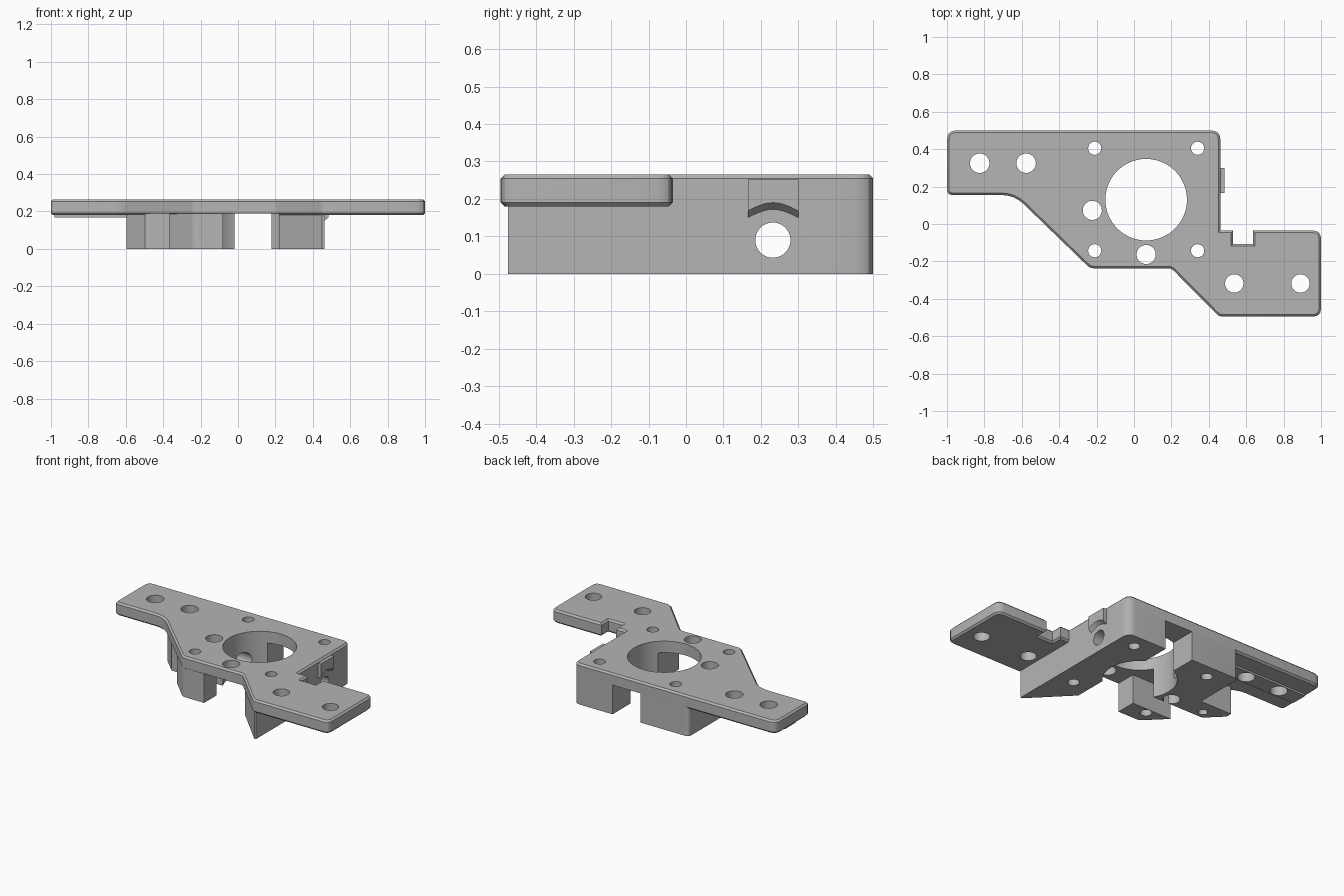
import bpy, bmesh, math
from mathutils import Vector

if "Cube" in bpy.data.objects:
    bpy.data.objects.remove(bpy.data.objects["Cube"])

grey = bpy.data.materials.new("light_grey")
grey.diffuse_color = (0.46, 0.46, 0.46, 1)
grey.use_nodes = True
grey.node_tree.nodes["Principled BSDF"].inputs["Base Color"].default_value = grey.diffuse_color


def make_object(name, bm):
    bmesh.ops.recalc_face_normals(bm, faces=bm.faces)
    mesh = bpy.data.meshes.new(name)
    bm.to_mesh(mesh)
    bm.free()
    mesh.materials.append(grey)
    ob = bpy.data.objects.new(name, mesh)
    bpy.context.collection.objects.link(ob)
    return ob


def outline(points, steps=4):
    """Round each (x, y, radius) corner with a quadratic arc."""
    out = []
    for i, (x, y, r) in enumerate(points):
        p = Vector((x, y))
        if r == 0:
            out.append(p)
            continue
        a = p + (Vector(points[i - 1][:2]) - p).normalized() * r
        b = p + (Vector(points[(i + 1) % len(points)][:2]) - p).normalized() * r
        for k in range(steps + 1):
            t = k / steps
            out.append(a * (1 - t) ** 2 + p * 2 * t * (1 - t) + b * t * t)
    return out


def prism(name, points, z0, z1, chamfer=0):
    bm = bmesh.new()
    base = bm.faces.new([bm.verts.new((p[0], p[1], z0)) for p in points])
    ext = bmesh.ops.extrude_face_region(bm, geom=[base])
    bmesh.ops.translate(bm, vec=(0, 0, z1 - z0),
                        verts=[v for v in ext["geom"] if isinstance(v, bmesh.types.BMVert)])
    if chamfer:
        rims = [e for e in bm.edges if abs(e.verts[0].co.z - e.verts[1].co.z) < 1e-5]
        bmesh.ops.bevel(bm, geom=rims, offset=chamfer, segments=1, affect="EDGES")
    return make_object(name, bm)


def box(name, x0, x1, y0, y1, z0, z1):
    return prism(name, [(x0, y0), (x1, y0), (x1, y1), (x0, y1)], z0, z1)


def cylinder(name, x, y, r, z0=-0.1, z1=0.4, n=40):
    return prism(name, [(x + r * math.cos(2 * math.pi * i / n),
                         y + r * math.sin(2 * math.pi * i / n)) for i in range(n)], z0, z1)


def combine(target, other, op):
    mod = target.modifiers.new(op, "BOOLEAN")
    mod.operation, mod.solver, mod.object = op, "EXACT", other
    bpy.context.view_layer.objects.active = target
    bpy.ops.object.modifier_apply(modifier=mod.name)
    bpy.data.objects.remove(other)


# Chamfered top plate with a tab at each end
bracket = prism("mounting_bracket", outline([
    (-1, 0.5, 0.05), (-1, 0.155, 0.03), (-0.64, 0.155, 0.07), (-0.235, -0.237, 0.02),
    (0.2, -0.237, 0.02), (0.455, -0.495, 0.02), (1, -0.495, 0.045), (1, -0.035, 0.045),
    (0.635, -0.035, 0), (0.635, -0.107, 0), (0.53, -0.107, 0), (0.53, -0.035, 0),
    (0.462, -0.035, 0), (0.462, 0.5, 0.05)]), 0.18, 0.265, 0.011)

# Deep body below the plate, later split into legs
body = prism("body", outline([
    (-0.37, 0.5, 0.03), (-0.37, 0.165, 0), (-0.597, 0.165, 0), (-0.597, 0.125, 0),
    (-0.235, -0.235, 0.02), (0.215, -0.235, 0), (0.45, -0.475, 0),
    (0.462, -0.475, 0), (0.462, 0.5, 0.05)]), 0, 0.195)
combine(bracket, body, "UNION")

# Locating strip under the left tab
combine(bracket, box("strip", -0.98, -0.36, 0.27, 0.38, 0.168, 0.19), "UNION")

# Hood over the side hole, with an arched, sloping underside
bm = bmesh.new()
rings = []
for x, low, rise in ((0.45, 0.14, 0.022), (0.484, 0.168, 0.022)):
    arch = []
    for k in range(13):
        t = k / 12
        arch.append((0.165 + 0.135 * t, low + rise * math.sin(math.pi * t)))
    rings.append([bm.verts.new((x, y, z)) for y, z in arch + [(0.3, 0.252), (0.165, 0.252)]])
for i in range(15):
    j = (i + 1) % 15
    bm.faces.new((rings[0][i], rings[0][j], rings[1][j], rings[1][i]))
for ring in rings:
    bm.faces.new(ring)
combine(bracket, make_object("hood", bm), "UNION")

# Channels that separate the legs
for x0, x1, y0, y1 in ((-0.08, 0.22, -0.6, 0.1), (-0.02, 0.18, 0.1, 0.6),
                       (-0.7, 0.0, -0.105, 0.025)):
    combine(bracket, box("channel", x0, x1, y0, y1, -0.1, 0.19), "DIFFERENCE")

# Central bore, screw holes and mounting holes
combine(bracket, cylinder("bore", 0.065, 0.13, 0.218, n=72), "DIFFERENCE")
holes = [(x, y, 0.035) for x in (-0.21, 0.34) for y in (-0.143, 0.405)]
holes += [(-0.825, 0.325, 0.052), (-0.577, 0.325, 0.052), (-0.223, 0.073, 0.051),
          (0.065, -0.163, 0.051), (0.536, -0.318, 0.049), (0.89, -0.318, 0.049)]
for x, y, r in holes:
    combine(bracket, cylinder("hole", x, y, r), "DIFFERENCE")
combine(bracket, cylinder("blind_hole", -0.46, 0.075, 0.028, -0.1, 0.12), "DIFFERENCE")

# Cross hole running sideways through both long legs
cross = cylinder("cross_hole", 0, 0, 0.047, -1.2, 1.2)
cross.rotation_euler = (0, math.pi / 2, 0)
cross.location = (0, 0.232, 0.09)
bpy.context.view_layer.update()
combine(bracket, cross, "DIFFERENCE")

bpy.ops.object.select_all(action="DESELECT")
bracket.select_set(True)
bpy.context.view_layer.objects.active = bracket
bpy.ops.object.shade_smooth_by_angle(angle=math.radians(28))
